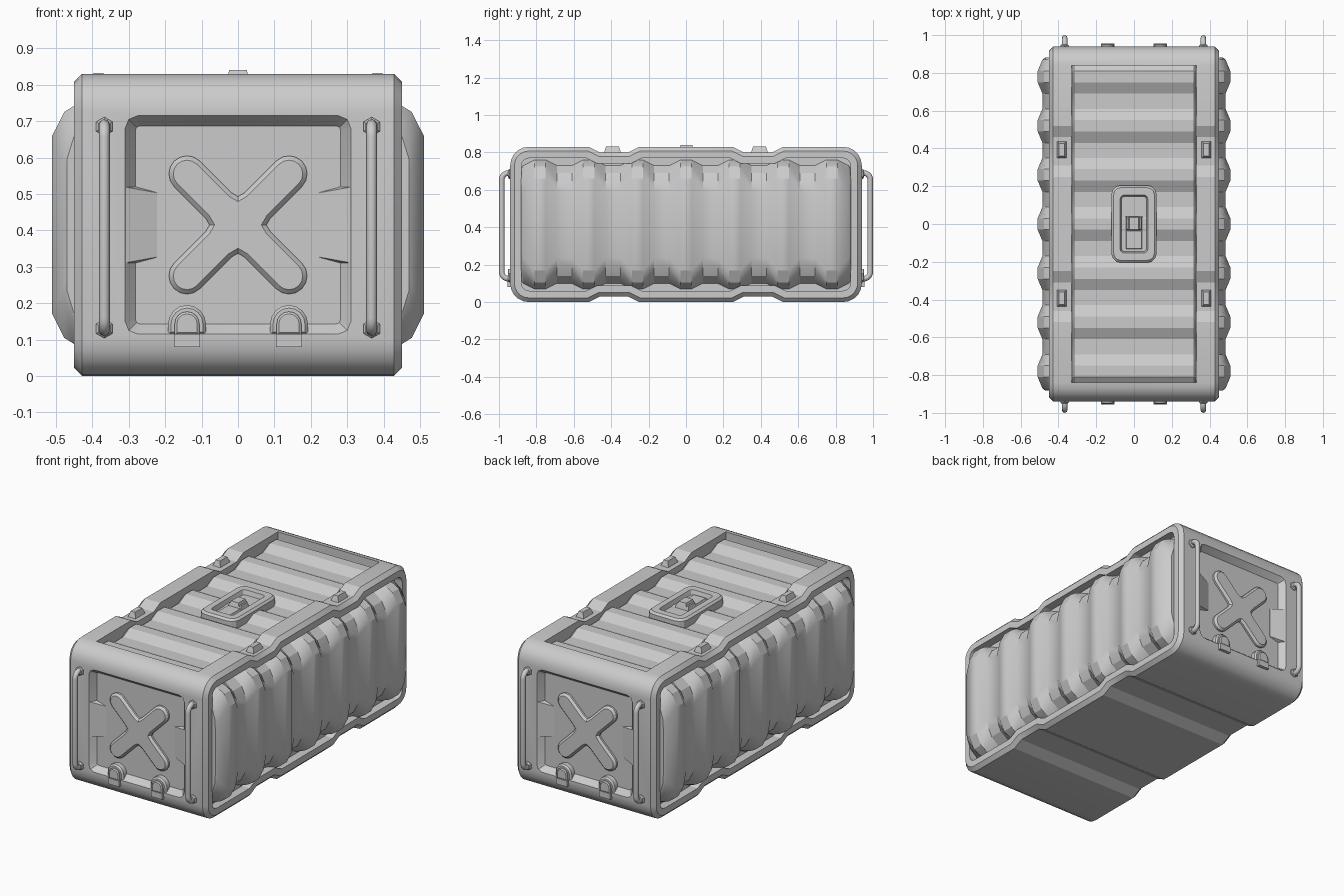
import bpy, bmesh
from math import sin, cos, pi, radians, sqrt
from mathutils import Vector

if "Cube" in bpy.data.objects:
    bpy.data.objects.remove(bpy.data.objects["Cube"])

grey = bpy.data.materials.new("matte_grey")
grey.use_nodes = True
colour = (0.6, 0.6, 0.6, 1)
grey.diffuse_color = colour
grey.node_tree.nodes["Principled BSDF"].inputs["Base Color"].default_value = colour


def add(name, bm, angle=25):
    """Turn a bmesh into a shaded object."""
    bmesh.ops.recalc_face_normals(bm, faces=bm.faces)
    me = bpy.data.meshes.new(name)
    bm.to_mesh(me)
    bm.free()
    me.materials.append(grey)
    ob = bpy.data.objects.new(name, me)
    bpy.context.collection.objects.link(ob)
    shade(me, angle)
    return ob


def shade(me, angle=25):
    me.polygons.foreach_set("use_smooth", [True] * len(me.polygons))
    me.set_sharp_from_angle(angle=radians(angle))


def loft(name, rings):
    """Skin closed rings of equal size and cap both ends."""
    bm = bmesh.new()
    loops = [[bm.verts.new(p) for p in ring] for ring in rings]
    for a, b in zip(loops, loops[1:]):
        for i in range(len(a)):
            j = (i + 1) % len(a)
            bm.faces.new((a[i], a[j], b[j], b[i]))
    bm.faces.new(loops[0])
    bm.faces.new(loops[-1])
    return add(name, bm)


def hull(name, points):
    bm = bmesh.new()
    for p in points:
        bm.verts.new(p)
    bmesh.ops.convex_hull(bm, input=bm.verts)
    return add(name, bm)


def box(name, x, y, z, taper=0.0):
    """Block between ranges, its top narrowed by taper."""
    pts = [(a, b, z[0]) for a in x for b in y]
    pts += [(a, b, z[1]) for a in (x[0] + taper, x[1] - taper)
            for b in (y[0] + taper, y[1] - taper)]
    return hull(name, pts)


def arc(cx, cy, r, start, end, n):
    return [(cx + r * cos(radians(start + (end - start) * i / n)),
             cy + r * sin(radians(start + (end - start) * i / n))) for i in range(n + 1)]


def rounded(cx, cy, hx, hy, r, n=3):
    pts = []
    for k, (sx, sy) in enumerate(((1, 1), (-1, 1), (-1, -1), (1, -1))):
        pts += arc(cx + sx * (hx - r), cy + sy * (hy - r), r, 90 * k, 90 * k + 90, n)
    return pts


def inset(pts, d):
    """Move a counter-clockwise outline inward by d."""
    out = []
    for i, p in enumerate(pts):
        p = Vector(p)
        a = (p - Vector(pts[i - 1])).normalized()
        b = (Vector(pts[(i + 1) % len(pts)]) - p).normalized()
        n1, n2 = Vector((-a.y, a.x)), Vector((-b.y, b.x))
        q = p + (n1 + n2) * (d / (1 + n1.dot(n2)))
        out.append((q.x, q.y))
    return out


# Outer frame: notched side profile across the width, recessed sides
half = [(.25, 0), (.31, .03), (.46, .03), (.52, 0)]
half += arc(.84, .1, .1, -90, 0, 5) + arc(.84, .73, .1, 0, 90, 5)
half += [(.52, .83), (.46, .80), (.31, .80), (.25, .83)]
profile = half + [(-y, z) for y, z in reversed(half)]
steps = [(.40, .06), (.45, .06), (.45, .022), (.428, 0)]
steps += [(-x, d) for x, d in reversed(steps)]
frame = loft("outer_frame", [[(x, y, z) for y, z in inset(profile, d)] for x, d in steps])

# Openings in the lid and the two end faces
outline = rounded(0, .415, .31, .30, .035, 2)
cutters = [box("lid_cutter", (-.33, .33), (-.84, .84), (.75, 1))]
for s in (-1, 1):
    cutters.append(loft("end_cutter", [[(x, s * y, z) for x, z in inset(outline, d)]
                                       for y, d in ((.97, 0), (.94, 0), (.905, .028))]))
for c in cutters:
    mod = frame.modifiers.new("cut", "BOOLEAN")
    mod.operation, mod.solver, mod.object = "DIFFERENCE", "EXACT", c
bpy.context.view_layer.update()
cut = bpy.data.meshes.new_from_object(frame.evaluated_get(bpy.context.evaluated_depsgraph_get()))
frame.modifiers.clear()
frame.data = cut
shade(cut)
for c in cutters:
    bpy.data.objects.remove(c)

# Rib stations along the length: 1 is a crest, 0 a valley
ribs = []
for i in range(-3, 4):
    ribs += [(.26 * i + o, f) for o, f in ((-.09, 0), (-.03, 1), (.03, 1), (.09, 0))]
inner = ribs[1:-1]

# Ribbed side panels
crest = [(.40, .345), (.45, .327), (.477, .31), (.51, .245)]
valley = [(.40, .315), (.45, .275), (.472, .23), (.485, .18)]
for side, s in (("left", 1), ("right", -1)):
    rings = []
    for y, f in [(-.882, -.6)] + ribs + [(.882, -.6)]:
        sec = [(v[0] + (c[0] - v[0]) * f, v[1] + (c[1] - v[1]) * f)
               for c, v in zip(crest, valley)]
        rings.append([(s * x, y, .415 + h) for x, h in sec] +
                     [(s * x, y, .415 - h) for x, h in reversed(sec)])
    loft(side + "_ribbed_panel", rings)

# Ribbed lid panel
rings = []
for y, f in [(-.839, .3)] + inner + [(.839, .3)]:
    z = .772 + .03 * f
    rings.append([(-.329, y, .745), (-.329, y, z - .01), (-.318, y, z),
                  (.318, y, z), (.329, y, z - .01), (.329, y, .745)])
loft("ribbed_lid_panel", rings)

# Lid latch: plate with a well and a lever in it
plate = rounded(0, 0, .12, .205, .05)
well = rounded(0, 0, .065, .145, .012)
loft("latch_plate", [[(x, y, z) for x, y in ring] for ring, z in
                     ((plate, .765), (plate, .815), (inset(plate, .012), .826),
                      (inset(well, -.008), .826), (well, .80))])
box("latch_lever", (-.045, .045), (-.135, -.03), (.795, .812), .006)
box("latch_bar", (-.045, .045), (-.035, .04), (.795, .826), .008)
box("latch_grip", (-.03, .03), (-.035, .04), (.82, .84), .006)

# Brackets sitting in the frame notches
for sx in (-1, 1):
    for sy in (-1, 1):
        box("rail_bracket", (sx * .383 - .028, sx * .383 + .028),
            (sy * .393 - .048, sy * .393 + .048), (.79, .832), .014)

# Cross emboss outline
w, reach = .05, .14 * sqrt(2)
cross = []
for k in range(4):
    a = radians(45 + 90 * k)
    arm = [(.075, -w)] + arc(reach, 0, w, -90, 90, 8) + [(.075, w)]
    cross += [(u * cos(a) - v * sin(a), .415 + u * sin(a) + v * cos(a)) for u, v in arm]
    cross.append((.078 * cos(a + pi / 4), .415 + .078 * sin(a + pi / 4)))


def end_loft(name, s, rings):
    loft(name, [[(x, s * y, z) for x, z in ring] for ring, y in rings])


def arch(cx, r):
    return [(cx - r, .113), (cx + r, .113)] + arc(cx, .143, r, 0, 180, 8)


for end, s in (("front", -1), ("back", 1)):
    end_loft(end + "_cross", s, [(cross, .89), (cross, .916), (inset(cross, .012), .928)])
    for sx in (-1, 1):
        # Ramps on the sides of the recess
        hull(end + "_recess_ramp", [(sx * x, s * y, .415 + k * h) for k in (-1, 1) for x, y, h in
             ((.315, .9, .115), (.222, .9, .09), (.222, .906, .088), (.315, .9395, .105))])
        # Hinges below the cross
        cx = sx * .14
        big, small = arch(cx, .052), arch(cx, .034)
        end_loft(end + "_hinge_base", s, [(big, .89), (big, .932), (inset(big, .008), .941)])
        end_loft(end + "_hinge_tab", s, [(small, .92), (small, .948), (inset(small, .006), .953)])
        box(end + "_hinge_foot", (cx - .036, cx + .036),
            sorted((s * .925, s * .955)), (.08, .115))
        # Grab handle with hexagonal mounts
        hx = sx * .367
        path = [(.92, .125)] + arc(.95, .16, .035, -90, 0, 5)
        path += arc(.95, .655, .035, 0, 90, 5) + [(.92, .69)]
        cu = bpy.data.curves.new("handle_path", "CURVE")
        cu.dimensions, cu.bevel_depth, cu.bevel_resolution = "3D", .015, 2
        sp = cu.splines.new("POLY")
        sp.points.add(len(path) - 1)
        for p, (y, z) in zip(sp.points, path):
            p.co = (hx, s * y, z, 1)
        tmp = bpy.data.objects.new("handle_path", cu)
        bm = bmesh.new()
        me = bpy.data.meshes.new_from_object(tmp)
        bm.from_mesh(me)
        bpy.data.objects.remove(tmp)
        add(end + "_grab_handle", bm, 50)
        for z in (.13, .685):
            nut = arc(hx, z, .026, 30, 330, 5)
            end_loft(end + "_handle_mount", s,
                     [(nut, .93), (nut, .945), (inset(nut, .006), .951)])
